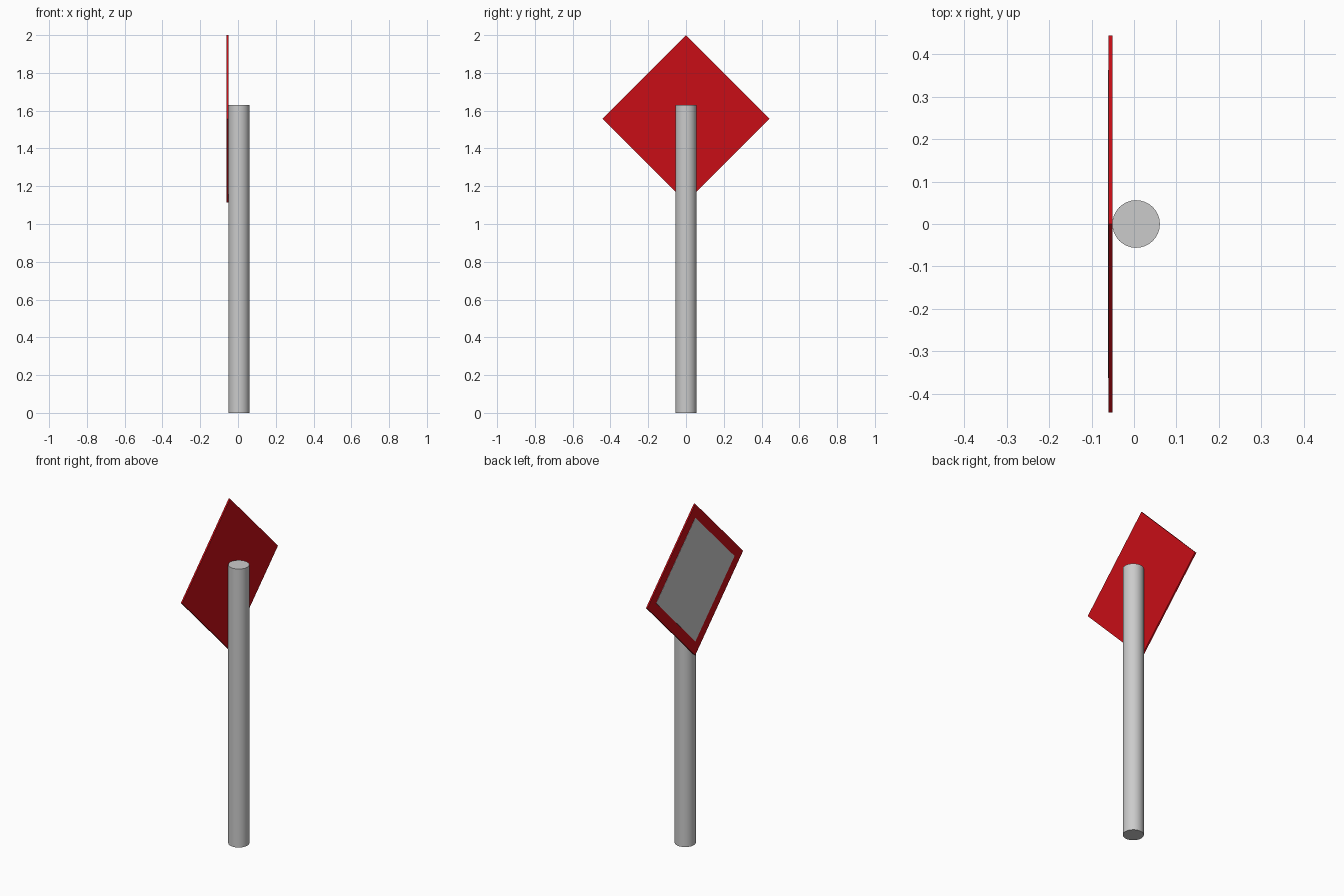
import bpy
from math import radians, sqrt

if "Cube" in bpy.data.objects:
    bpy.data.objects.remove(bpy.data.objects["Cube"])


def diamond(name, half_diagonal, x_min, x_max, z, color=None):
    """Square plate facing x, standing on one corner."""
    side = half_diagonal * sqrt(2)
    bpy.ops.mesh.primitive_cube_add(size=1, location=((x_min + x_max) / 2, 0, z),
                                    rotation=(radians(45), 0, 0))
    ob = bpy.context.object
    ob.name = name
    ob.scale = (x_max - x_min, side, side)
    bpy.ops.object.transform_apply(location=False, rotation=True, scale=True)
    if color:
        mat = bpy.data.materials.new(name + "_paint")
        mat.diffuse_color = color
        mat.use_nodes = True
        mat.node_tree.nodes["Principled BSDF"].inputs["Base Color"].default_value = mat.diffuse_color
        ob.data.materials.append(mat)
    return ob


# Round grey post
post_height = 1.63
bpy.ops.mesh.primitive_cylinder_add(vertices=32, radius=0.056, depth=post_height,
                                    location=(0.005, 0, post_height / 2))
bpy.context.object.name = "post"
bpy.ops.object.shade_smooth_by_angle(angle=radians(30))

# Red diamond board with a grey face panel on its outer side
diamond("sign_board", 0.443, -0.060, -0.051, 1.557, (0.58, 0.004, 0.008, 1))
diamond("sign_panel", 0.362, -0.061, -0.059, 1.557)
